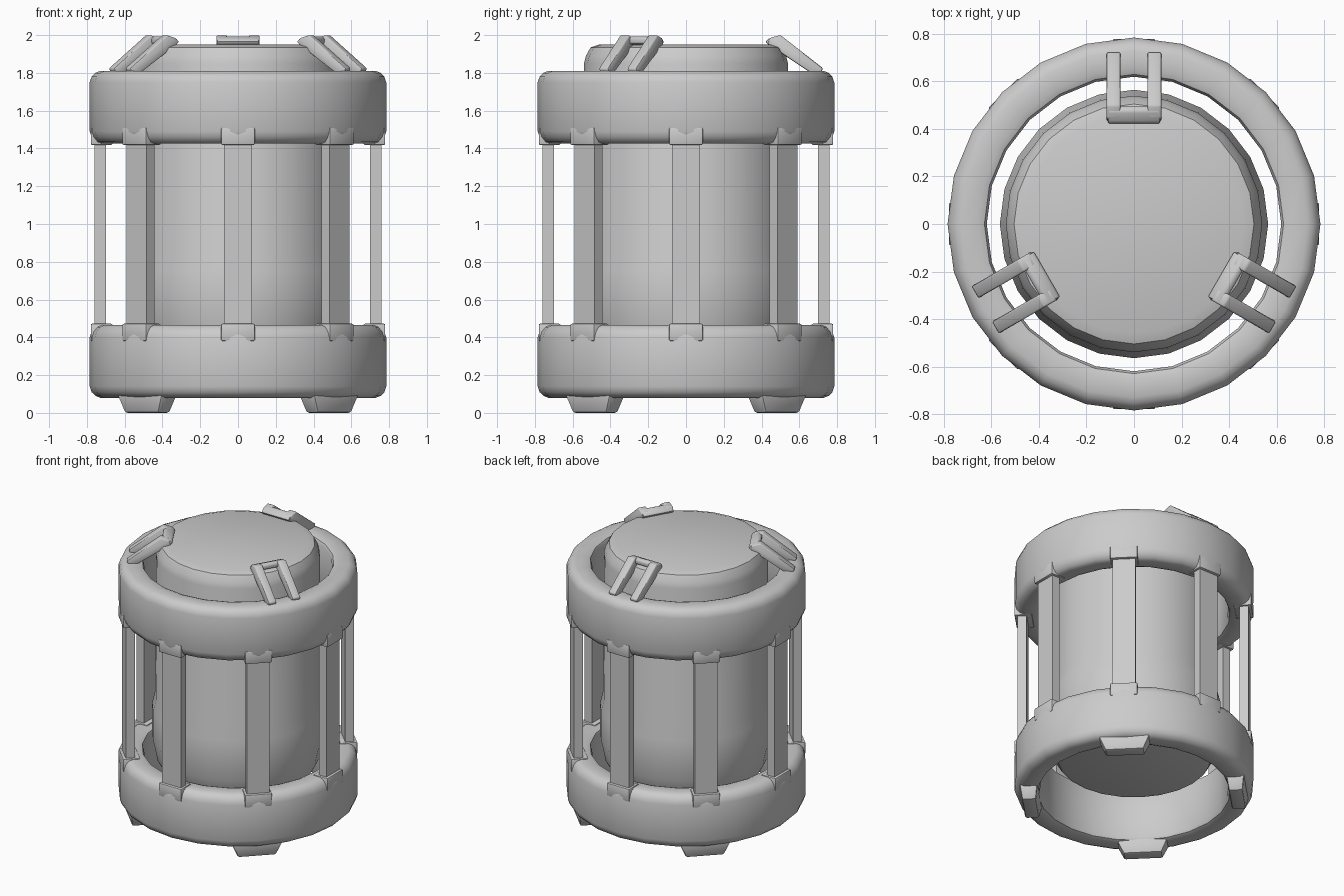
import bpy, bmesh, math
from mathutils import Matrix, Vector

if "Cube" in bpy.data.objects:
    bpy.data.objects.remove(bpy.data.objects["Cube"])

metal = bpy.data.materials.new("light_grey_metal")
metal.diffuse_color = (0.6, 0.6, 0.6, 1)
metal.use_nodes = True
metal.node_tree.nodes["Principled BSDF"].inputs["Base Color"].default_value = metal.diffuse_color


def finish(bm, name, bevel=0.0, segments=2, angle=40):
    bmesh.ops.recalc_face_normals(bm, faces=bm.faces)
    mesh = bpy.data.meshes.new(name)
    bm.to_mesh(mesh)
    bm.free()
    mesh.materials.append(metal)
    obj = bpy.data.objects.new(name, mesh)
    bpy.context.collection.objects.link(obj)
    bpy.ops.object.select_all(action='DESELECT')
    obj.select_set(True)
    bpy.context.view_layer.objects.active = obj
    if bevel:
        mod = obj.modifiers.new("soft_edges", 'BEVEL')
        mod.width, mod.segments = bevel, segments
        bpy.ops.object.modifier_apply(modifier=mod.name)
    bpy.ops.object.shade_smooth_by_angle(angle=math.radians(angle))
    return obj


def lathe(name, profile, closed, sides=24):
    """Revolve (radius, height) points around z."""
    bm = bmesh.new()
    rows = []
    for i in range(sides):
        a = 2 * math.pi * i / sides
        rows.append([bm.verts.new((r * math.cos(a), r * math.sin(a), z)) for r, z in profile])
    n = len(profile)
    for i in range(sides):
        p, q = rows[i], rows[(i + 1) % sides]
        for j in range(n if closed else n - 1):
            k = (j + 1) % n
            bm.faces.new((p[j], q[j], q[k], p[k]))
    if not closed:
        bm.faces.new([row[0] for row in rows])
        bm.faces.new([row[-1] for row in rows])
    return finish(bm, name)


def prism(name, angle, radius, z0, z1, low, high, bevel=0.0):
    """Radial block; low and high are (radial, tangential) sizes at each end."""
    bm = bmesh.new()
    bmesh.ops.create_cube(bm, size=1)
    for v in bm.verts:
        size = high if v.co.z > 0 else low
        v.co = Vector((radius + v.co.x * size[0], v.co.y * size[1], z1 if v.co.z > 0 else z0))
    bm.transform(Matrix.Rotation(math.radians(angle), 4, 'Z'))
    return finish(bm, name, bevel, angle=30)


# Thick end rings with rounded rims
ring = [(0.655, 0.08), (0.73, 0.08), (0.755, 0.09), (0.775, 0.11), (0.785, 0.14),
        (0.785, 0.40), (0.775, 0.43), (0.755, 0.455), (0.73, 0.465), (0.655, 0.465),
        (0.63, 0.455), (0.62, 0.43), (0.62, 0.11), (0.63, 0.09)]
lathe("lower_ring", ring, True)
lathe("upper_ring", [(r, 1.89 - z) for r, z in ring], True)

# Inner canister with a domed lid and matching underside
lathe("canister", [(0.47, 0.33), (0.50, 0.34), (0.535, 0.40), (0.545, 0.46), (0.565, 0.55),
                   (0.565, 0.76), (0.545, 0.84), (0.54, 1.85), (0.53, 1.89),
                   (0.505, 1.935), (0.46, 1.95)], False)

# Eight flat pillars with sockets in both rings
for i in range(8):
    prism("pillar", i * 45, 0.73, 0.40, 1.49, (0.06, 0.15), (0.06, 0.15))
    for z0, z1 in ((0.38, 0.472), (1.418, 1.51)):
        prism("pillar_socket", i * 45, 0.722, z0, z1, (0.115, 0.18), (0.115, 0.18), 0.008)

# Four tapered feet
for i in range(4):
    prism("foot", 45 + i * 90, 0.68, 0.0, 0.10, (0.09, 0.25), (0.12, 0.34), 0.012)

# Three sloping U-shaped clips holding the lid
leg = [(0.43, 1.955), (0.445, 1.985), (0.50, 2.0), (0.725, 1.825), (0.715, 1.80), (0.66, 1.80)]
bar = [(0.42, 1.965), (0.435, 1.98), (0.475, 1.995), (0.495, 1.985), (0.495, 1.955), (0.44, 1.945)]
for turn in (90, 210, 330):
    bm = bmesh.new()
    for section, t0, t1 in ((leg, 0.057, 0.115), (leg, -0.115, -0.057), (bar, -0.11, 0.11)):
        ends = [[bm.verts.new((r, t, z)) for r, z in section] for t in (t0, t1)]
        bm.faces.new(ends[0])
        bm.faces.new(ends[1])
        for j in range(len(section)):
            k = (j + 1) % len(section)
            bm.faces.new((ends[0][j], ends[0][k], ends[1][k], ends[1][j]))
    bm.transform(Matrix.Rotation(math.radians(turn), 4, 'Z'))
    finish(bm, "lid_clip", 0.008)
